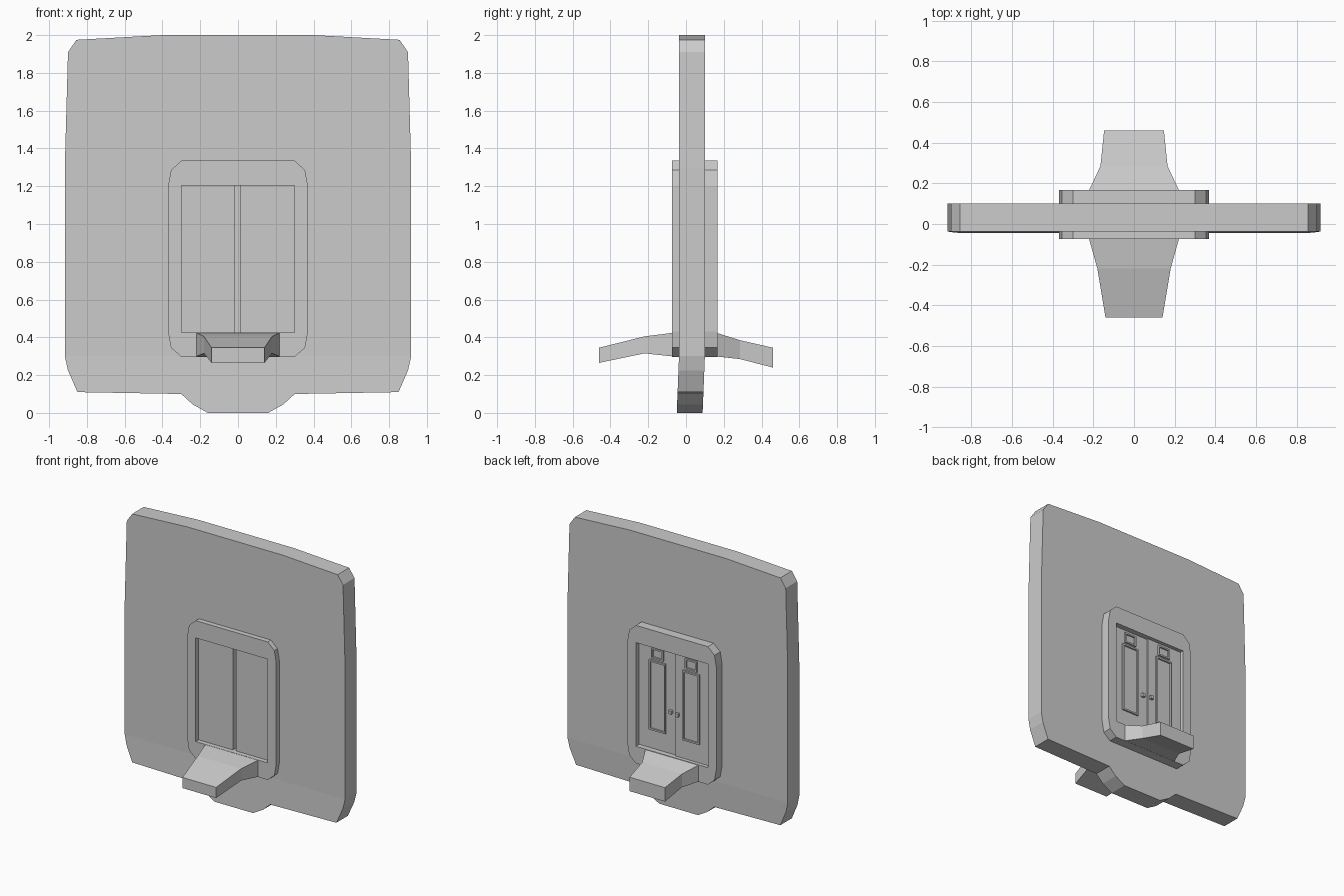
import bpy, bmesh
from mathutils import Matrix

if "Cube" in bpy.data.objects:
    bpy.data.objects.remove(bpy.data.objects["Cube"])


def finish(name, bm):
    me = bpy.data.meshes.new(name)
    bmesh.ops.recalc_face_normals(bm, faces=bm.faces)
    for f in bm.faces:
        f.smooth = False
    bm.to_mesh(me)
    bm.free()
    ob = bpy.data.objects.new(name, me)
    bpy.context.collection.objects.link(ob)
    return ob


def mirrored(half):
    """Right half of an outline, bottom to top, closed with its mirror."""
    return half + [(-x, z) for x, z in reversed(half)]


def rect(x0, x1, z0, z1):
    return [(x0, z0), (x1, z0), (x1, z1), (x0, z1)]


def slab(name, loops, y0, y1, edit=None):
    """Extrude x/z outlines (inner loops are holes) from y0 to y1."""
    cu = bpy.data.curves.new(name + "_profile", 'CURVE')
    cu.dimensions = '2D'
    cu.fill_mode = 'BOTH'
    cu.extrude = (y1 - y0) / 2
    for loop in loops:
        sp = cu.splines.new('POLY')
        sp.points.add(len(loop) - 1)
        for p, (x, z) in zip(sp.points, loop):
            p.co = (x, z, 0, 1)
        sp.use_cyclic_u = True
    tmp = bpy.data.objects.new(name + "_profile", cu)
    bpy.context.collection.objects.link(tmp)
    dg = bpy.context.evaluated_depsgraph_get()
    me = bpy.data.meshes.new_from_object(tmp.evaluated_get(dg))
    bpy.data.objects.remove(tmp)
    bm = bmesh.new()
    bm.from_mesh(me)
    bpy.data.meshes.remove(me)
    bmesh.ops.remove_doubles(bm, verts=bm.verts, dist=1e-4)
    bm.transform(Matrix.Translation((0, (y0 + y1) / 2, 0)) @ Matrix.Rotation(1.5707963, 4, 'X'))
    if edit:
        edit(bm)
    return finish(name, bm)


def loft(name, sections):
    """Bridge rectangular sections given as (y, half width, bottom, top)."""
    bm = bmesh.new()
    rings = [[bm.verts.new((x, y, z)) for x, z in rect(-w, w, b, t)] for y, w, b, t in sections]
    for a, b in zip(rings, rings[1:]):
        for i in range(4):
            j = (i + 1) % 4
            bm.faces.new((a[i], a[j], b[j], b[i]))
    bm.faces.new(rings[0])
    bm.faces.new(rings[-1])
    return finish(name, bm)


# Wall panel, leaning slightly forward below the skirt line
def lean_skirt(bm):
    bmesh.ops.bisect_plane(bm, geom=bm.verts[:] + bm.edges[:] + bm.faces[:],
                           plane_co=(0, 0, 0.3), plane_no=(0, 0, 1))
    for v in bm.verts:
        if v.co.z < 0.3:
            v.co.y -= 0.012 * (0.3 - v.co.z) / 0.3


opening = rect(-0.30, 0.30, 0.425, 1.205)
wall = mirrored([(0.16, 0), (0.24, 0.045), (0.30, 0.10), (0.85, 0.11), (0.90, 0.225), (0.917, 0.30),
                 (0.917, 1.30), (0.90, 1.91), (0.855, 1.975), (0.40, 2.0)])
slab("wall", [wall, opening], -0.037, 0.10, lean_skirt)

# Door surround with clipped corners
surround = mirrored([(0.30, 0.297), (0.355, 0.345), (0.37, 0.43), (0.37, 1.20), (0.355, 1.285), (0.30, 1.335)])
slab("door_surround", [surround, opening], -0.075, 0.168)

# Door leaves with a groove on the front and a lapped joint on the back
slab("door_core", [opening], 0.0, 0.12)
slab("left_leaf_front", [rect(-0.30, -0.015, 0.425, 1.205)], -0.04, 0.0)
slab("right_leaf_front", [rect(0.01, 0.30, 0.425, 1.205)], -0.04, 0.0)
slab("left_leaf_back", [rect(-0.30, -0.01, 0.425, 1.205)], 0.12, 0.14)
slab("right_leaf_back", [rect(-0.01, 0.30, 0.425, 1.205)], 0.12, 0.128)

# Raised mouldings and handles on the back of each leaf
for side, s, y in (("left", -1, 0.14), ("right", 1, 0.128)):
    for part, w, z0, z1 in (("panel", 0.07, 0.565, 1.09), ("window", 0.05, 1.105, 1.185)):
        c, t = s * 0.145, 0.012
        slab(f"{side}_{part}_moulding",
             [rect(c - w, c + w, z0, z1), rect(c - w + t, c + w - t, z0 + t, z1 - t)], y, y + 0.012)
    slab(f"{side}_handle", [rect(s * 0.032 - 0.012, s * 0.032 + 0.012, 0.73, 0.755)], y, y + 0.02)

# Folded tapering ramps on both sides
loft("front_ramp", [(-0.46, 0.14, 0.265, 0.345), (-0.22, 0.18, 0.315, 0.405), (-0.07, 0.222, 0.299, 0.424)])
loft("back_ramp", [(0.16, 0.224, 0.299, 0.424), (0.285, 0.165, 0.285, 0.385), (0.46, 0.147, 0.24, 0.345)])
